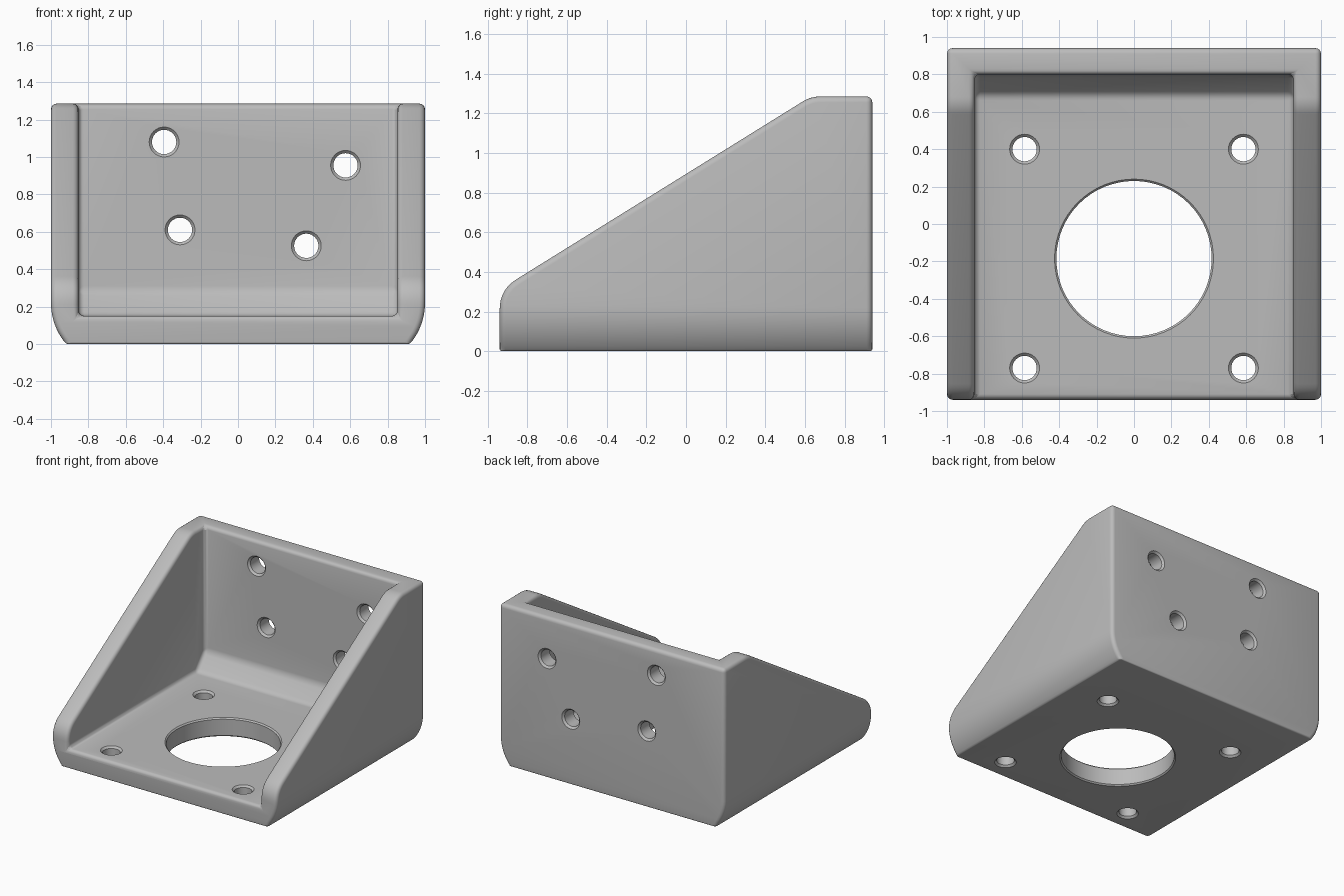
import bpy, bmesh, math
from mathutils import Vector, Matrix

cube = bpy.data.objects.get("Cube")
if cube:
    bpy.data.objects.remove(cube, do_unlink=True)

grey = bpy.data.materials.new("plain grey")
grey.use_nodes = True
GREY = (0.5, 0.5, 0.5, 1)
grey.diffuse_color = GREY
grey.node_tree.nodes["Principled BSDF"].inputs["Base Color"].default_value = GREY


def make_object(name, bm):
    bmesh.ops.recalc_face_normals(bm, faces=bm.faces)
    mesh = bpy.data.meshes.new(name)
    bm.to_mesh(mesh)
    bm.free()
    mesh.materials.append(grey)
    ob = bpy.data.objects.new(name, mesh)
    bpy.context.collection.objects.link(ob)
    return ob


def prism(name, points, place, half):
    """Extrude a closed outline; place(u, v, t) gives the position."""
    bm = bmesh.new()
    face = bm.faces.new([bm.verts.new(place(u, v, -half)) for u, v in points])
    ext = bmesh.ops.extrude_face_region(bm, geom=[face])
    shift = Vector(place(0, 0, 2 * half))
    moved = [g for g in ext["geom"] if isinstance(g, bmesh.types.BMVert)]
    bmesh.ops.translate(bm, verts=moved, vec=shift)
    return make_object(name, bm)


def fillet(prev, corner, nxt, reach, steps=8):
    """Points of a rounded corner that starts 'reach' away on both sides."""
    p, c, n = Vector(prev), Vector(corner), Vector(nxt)
    a = c + (p - c).normalized() * reach
    b = c + (n - c).normalized() * reach
    ts = [i / steps for i in range(steps + 1)]
    return [tuple(a * (1 - t) ** 2 + c * 2 * t * (1 - t) + b * t * t) for t in ts]


def hole_cutter(name, r, lip, start, end, matrix):
    """Round cutter with flared ends, running along local z."""
    bm = bmesh.new()
    far = 0.05
    outline = [(0, start - far), (r + lip, start - far), (r + lip, start),
               (r, start + lip), (r, end - lip), (r + lip, end),
               (r + lip, end + far), (0, end + far)]
    verts = [bm.verts.new((x, 0, z)) for x, z in outline]
    edges = [bm.edges.new(pair) for pair in zip(verts, verts[1:])]
    bmesh.ops.spin(bm, geom=verts + edges, cent=(0, 0, 0), axis=(0, 0, 1),
                   angle=math.tau, steps=64 if r > 0.2 else 32)
    bmesh.ops.remove_doubles(bm, verts=bm.verts, dist=1e-5)
    bm.transform(matrix)
    return make_object(name, bm)


def apply_boolean(target, cutter, operation):
    bpy.context.view_layer.objects.active = target
    mod = target.modifiers.new("cut", "BOOLEAN")
    mod.operation, mod.object, mod.solver = operation, cutter, "EXACT"
    bpy.ops.object.modifier_apply(modifier=mod.name)
    bpy.data.objects.remove(cutter, do_unlink=True)


def along_x(u, v, t):
    return (t, u, v)


def along_y(u, v, t):
    return (u, t, v)


TOP, BACK, FLOOR = 1.285, 0.94, 0.15

# Sloping side silhouette
low, high = (-BACK, 0.31), (0.63, TOP)
side = [(-BACK, 0), *fillet((-BACK, 0), low, high, 0.1),
        *fillet(low, high, (BACK, TOP), 0.05), (BACK, TOP), (BACK, 0)]
bracket = prism("mounting_bracket", side, along_x, 1)

# Front silhouette with the lower sides curving inwards
radius, bend = 0.34, 0.22
arc = []
for i in range(9):
    z = bend * i / 8
    arc.append((1 - radius + math.sqrt(radius ** 2 - (bend - z) ** 2), z))
right_half = arc + [(1, 1.5)]
outline = right_half + [(-x, z) for x, z in reversed(right_half)]
apply_boolean(bracket, prism("outline", outline, along_y, 1.2), "INTERSECT")

# Pocket between the side walls, with a slanted foot at the back wall
pocket = [(-1.2, FLOOR), (0.69, FLOOR), (0.80, 0.28), (0.80, 1.5), (-1.2, 1.5)]
apply_boolean(bracket, prism("pocket", pocket, along_x, 0.853), "DIFFERENCE")

# Rounded edges, finer around the base
bm = bmesh.new()
bm.from_mesh(bracket.data)
bmesh.ops.remove_doubles(bm, verts=bm.verts, dist=1e-4)
bmesh.ops.dissolve_limit(bm, angle_limit=0.01, verts=bm.verts, edges=bm.edges)
weight = bm.edges.layers.float.new("bevel_weight_edge")
for e in bm.edges:
    if e.calc_face_angle(0) > math.radians(25):
        base = all(v.co.z < 0.001 for v in e.verts)
        e[weight] = 0.4 if base else 1.0
bm.to_mesh(bracket.data)
bm.free()
bevel = bracket.modifiers.new("rounding", "BEVEL")
bevel.limit_method = "WEIGHT"
bevel.width, bevel.segments = 0.03, 4
bevel.use_clamp_overlap = False
bpy.context.view_layer.objects.active = bracket
bpy.ops.object.modifier_apply(modifier=bevel.name)

# Holes through the floor
floor_holes = [(x, y, 0.065, 0.015) for x in (-0.585, 0.585) for y in (-0.77, 0.40)]
floor_holes.append((0, -0.185, 0.415, 0.01))
for x, y, r, lip in floor_holes:
    at = Matrix.Translation((x, y, 0))
    apply_boolean(bracket, hole_cutter("floor_hole", r, lip, 0, FLOOR, at), "DIFFERENCE")

# Holes through the back wall
turn = Matrix.Rotation(-math.pi / 2, 4, "X")
for x, z in [(-0.395, 1.08), (0.575, 0.955), (-0.31, 0.61), (0.365, 0.525)]:
    at = Matrix.Translation((x, 0, z)) @ turn
    apply_boolean(bracket, hole_cutter("wall_hole", 0.065, 0.015, 0.80, BACK, at), "DIFFERENCE")

bpy.ops.object.select_all(action="DESELECT")
bracket.select_set(True)
bpy.context.view_layer.objects.active = bracket
bpy.ops.object.shade_smooth_by_angle(angle=math.radians(28))
